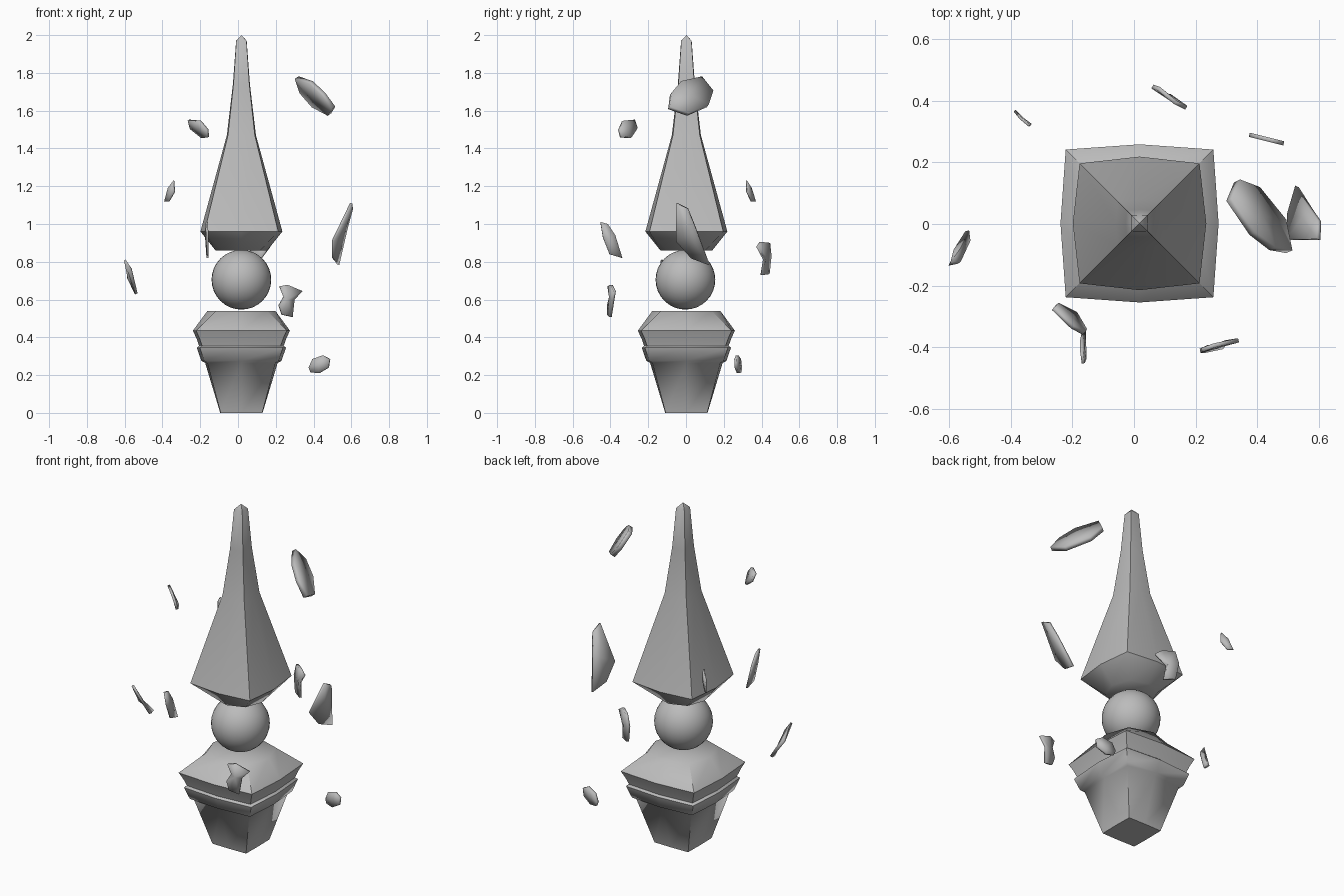
import bpy, bmesh, math
from mathutils import Vector

if "Cube" in bpy.data.objects:
    bpy.data.objects.remove(bpy.data.objects["Cube"])

stone = bpy.data.materials.new("grey_stone")
stone.diffuse_color = (0.5, 0.5, 0.5, 1)
stone.use_nodes = True
stone.node_tree.nodes["Principled BSDF"].inputs["Base Color"].default_value = stone.diffuse_color
CX, CY = 0.018, 0.002


def finish(name, bm, angle):
    bmesh.ops.recalc_face_normals(bm, faces=bm.faces)
    me = bpy.data.meshes.new(name)
    bm.to_mesh(me)
    bm.free()
    ob = bpy.data.objects.new(name, me)
    bpy.context.collection.objects.link(ob)
    me.materials.append(stone)
    bpy.ops.object.select_all(action='DESELECT')
    ob.select_set(True)
    bpy.context.view_layer.objects.active = ob
    bpy.ops.object.shade_smooth_by_angle(angle=math.radians(angle))
    return ob


def square_lathe(name, rings, apex=None):
    """Loft 8-point rings (z, side half-width, corner half-width)."""
    bm = bmesh.new()
    loops = []
    for z, m, c in rings:
        pts = [(m, 0), (c, c), (0, m), (-c, c), (-m, 0), (-c, -c), (0, -m), (c, -c)]
        loops.append([bm.verts.new((CX + x, CY + y, z)) for x, y in pts])
    for a, b in zip(loops, loops[1:]):
        for i in range(8):
            j = (i + 1) % 8
            bm.faces.new((a[i], a[j], b[j], b[i]))
    bm.faces.new(loops[0])
    if apex:
        tip = bm.verts.new((CX, CY, apex))
        for i in range(8):
            bm.faces.new((loops[-1][i], loops[-1][(i + 1) % 8], tip))
    else:
        bm.faces.new(loops[-1])
    return finish(name, bm, 50)


def shard(name, pts, thick=0.014):
    """Thin broken chip fanned from its middle."""
    bm = bmesh.new()
    vs = [bm.verts.new(p) for p in pts]
    mid = bm.verts.new(sum((Vector(p) for p in pts), Vector()) / len(pts))
    for i in range(len(vs)):
        bm.faces.new((vs[i], vs[(i + 1) % len(vs)], mid))
    ob = finish(name, bm, 40)
    mod = ob.modifiers.new("thickness", 'SOLIDIFY')
    mod.thickness = thick
    mod.offset = 0


# Moulded pedestal
square_lathe("pedestal", [
    (0.0, .112, .11), (.265, .192, .18), (.275, .212, .197), (.345, .236, .22),
    (.355, .224, .208), (.395, .238, .222), (.435, .257, .24), (.54, .18, .135)])

# Tall pointed spire
square_lathe("spire", [
    (.86, .137, .10), (.96, .217, .195), (1.47, .077, .071),
    (1.74, .045, .042), (1.97, .028, .027)], apex=2.0)

# Ball between the two
bm = bmesh.new()
bmesh.ops.create_uvsphere(bm, u_segments=32, v_segments=16, radius=0.158)
bmesh.ops.translate(bm, verts=bm.verts, vec=(CX, CY - .005, .705))
finish("ball", bm, 50)

# Floating broken chips
shard("large_upper_shard", [
    (.505, -.09, 1.615), (.45, -.08, 1.69), (.385, -.03, 1.75), (.31, .08, 1.775),
    (.335, .14, 1.70), (.40, .115, 1.625), (.485, .01, 1.58)], 0.026)
shard("upper_left_shard", [
    (-.262, -.275, 1.55), (-.20, -.335, 1.545), (-.162, -.355, 1.50),
    (-.158, -.345, 1.46), (-.19, -.29, 1.458), (-.25, -.26, 1.505)])
shard("back_left_shard", [
    (-.34, .32, 1.23), (-.335, .322, 1.17), (-.365, .345, 1.12),
    (-.388, .368, 1.12), (-.37, .345, 1.19)], 0.008)
shard("right_shard", [
    (.60, -.05, 1.11), (.602, .01, 1.08), (.575, .05, .98),
    (.53, .122, .785), (.503, .03, .82), (.503, -.05, .91)])
shard("left_shard", [
    (-.60, -.13, .81), (-.567, -.125, .76), (-.538, -.055, .63),
    (-.542, -.022, .635), (-.585, -.09, .71)])
shard("front_left_shard", [
    (-.165, -.453, 1.01), (-.17, -.415, 1.0), (-.17, -.375, .94),
    (-.162, -.337, .82), (-.16, -.405, .84), (-.16, -.44, .93)], 0.01)
shard("back_shard", [
    (.17, .378, .88), (.135, .395, .905), (.08, .44, .90), (.06, .447, .83),
    (.075, .437, .735), (.13, .40, .73), (.12, .415, .81)])
shard("front_right_shard", [
    (.22, -.41, .67), (.26, -.395, .678), (.34, -.378, .645), (.297, -.385, .60),
    (.288, -.40, .508), (.232, -.412, .52), (.215, -.412, .57), (.24, -.40, .615)])
shard("low_right_shard", [
    (x, .29 - .25 * (x - .375), z) for x, z in
    [(.375, .24), (.395, .285), (.45, .305), (.487, .285), (.48, .24), (.43, .21), (.385, .215)]])
